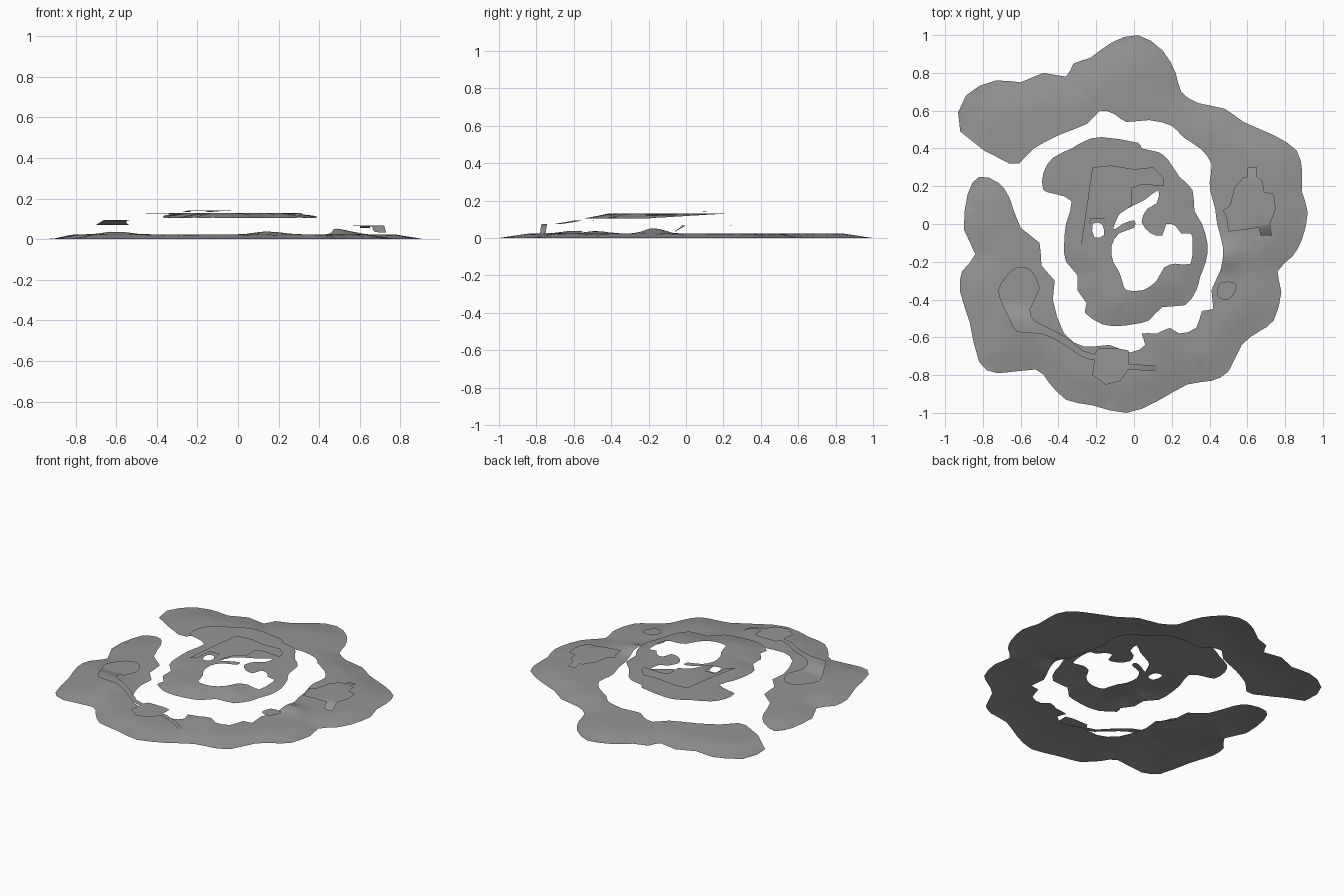
import bpy
import bmesh
import math
from mathutils import Vector
from mathutils.geometry import intersect_point_line

default_cube = bpy.data.objects.get("Cube")
if default_cube:
    bpy.data.objects.remove(default_cube, do_unlink=True)

stone = bpy.data.materials.new("stone_grey")
stone.use_nodes = True
stone.diffuse_color = (0.3, 0.3, 0.3, 1)
stone.node_tree.nodes["Principled BSDF"].inputs["Base Color"].default_value = (0.3, 0.3, 0.3, 1)


def points(hundredths):
    """Pair up a flat list of hundredths into plan positions."""
    pairs = zip(hundredths[::2], hundredths[1::2])
    return [Vector((x / 100, y / 100, 0)) for x, y in pairs]


def rounded(outline, steps):
    """Soften a closed outline with a spline through its points."""
    if steps == 1:
        return outline
    result = []
    count = len(outline)
    for i in range(count):
        a, b, c, d = (outline[(i + k) % count] for k in (-1, 0, 1, 2))
        for s in range(steps):
            t = s / steps
            curve = b * 2 + (c - a) * t + (a * 2 - b * 5 + c * 4 - d) * t**2
            result.append((curve + (b * 3 - a - c * 3 + d) * t**3) / 2)
    return result


def rim_distance(p, rim):
    """Shortest plan distance from a point to an open chain of points."""
    best = math.inf
    for a, b in zip(rim, rim[1:]):
        near, t = intersect_point_line(p, a, b)
        near = a.lerp(b, min(max(t, 0), 1))
        best = min(best, (p - near).length)
    return best


def ramp(value, start, end):
    """Go from zero at start to one at end."""
    return min(max((value - start) / (end - start), 0), 1)


def bump(p, x, y, radius):
    return math.exp(-((p.x - x)**2 + (p.y - y)**2) / radius**2)


def sheet(name, loops, height, steps=2, spacing=0.07):
    """Fill outlines as a thin land surface shaped by a height rule."""
    bm = bmesh.new()
    for loop in loops:
        verts = [bm.verts.new(p) for p in rounded(loop, steps)]
        for a, b in zip(verts, verts[1:] + verts[:1]):
            bm.edges.new((a, b))
    bmesh.ops.triangle_fill(bm, edges=bm.edges[:], use_beauty=True, normal=(0, 0, 1))
    cuts = int(1 / spacing)
    for axis in (Vector((1, 0, 0)), Vector((0, 1, 0))):
        for i in range(-cuts, cuts + 1):
            everything = bm.verts[:] + bm.edges[:] + bm.faces[:]
            bmesh.ops.bisect_plane(bm, geom=everything, dist=1e-5,
                                   plane_co=axis * i * spacing, plane_no=axis)
    bmesh.ops.triangulate(bm, faces=bm.faces[:])
    for face in bm.faces:
        face.normal_update()
        if face.normal.z < 0:
            face.normal_flip()
    for v in bm.verts:
        v.co.z = height(v.co.copy())
    mesh = bpy.data.meshes.new(name)
    bm.to_mesh(mesh)
    bm.free()
    mesh.materials.append(stone)
    for polygon in mesh.polygons:
        polygon.use_smooth = True
    obj = bpy.data.objects.new(name, mesh)
    bpy.context.collection.objects.link(obj)
    return obj


# Outer shore, an open ring sloping down to the ground at its outside
shore_rim = points([
    -92, 49, -89, 68, -73, 76, -60, 75, -48, 80, -36, 78, -32, 85, -23, 88, -12, 96,
    2, 100, 15, 92, 22, 80, 25, 70, 34, 64, 48, 61, 58, 54, 74, 47, 86, 39, 89, 28,
    89, 17, 92, 6, 89, -8, 84, -17, 76, -25, 78, -36, 74, -51, 66, -57, 57, -64,
    50, -78, 41, -83, 28, -85, 12, -94, -4, -100, -22, -96, -36, -93, -45, -84,
    -52, -77, -72, -79, -82, -73, -87, -52, -92, -36, -91, -25, -84, -16, -90, -3,
    -88, 16, -82, 25])
shore_inside = points([
    -72, 22, -66, 14, -60, -2, -50, -10, -49, -22, -42, -30, -43, -40, -37, -58,
    -26, -65, -13, -64, -2, -68, 6, -64, 4, -58, 12, -58, 19, -55, 24, -58, 33, -55,
    36, -46, 42, -45, 41, -35, 46, -24, 47, -12, 44, 0, 43, 8, 41, 15, 40, 22,
    41, 32, 35, 40, 26, 46, 20, 52, 8, 55, -4, 54, -10, 58, -18, 60, -25, 53,
    -40, 47, -53, 40, -58, 35, -66, 32])


def shore_height(p):
    slope = 0.024 * ramp(rim_distance(p, shore_rim), 0, 0.14)
    mounds = bump(p, 0.15, -0.6, 0.09) + bump(p, -0.6, -0.48, 0.08)
    return slope + 0.015 * mounds + 0.03 * bump(p, 0.5, -0.17, 0.07)


sheet("outer_shore", [shore_rim + shore_inside], shore_height)

# Raised central island with a ragged opening
island_rim = points([
    -48, 27, -43, 35, -33, 40, -26, 44, -17, 46, 2, 43, 4, 40, 13, 38, 18, 34, 24, 25,
    31, 18, 32, 7, 36, 0, 39, -11, 38, -20, 35, -28, 33, -35, 27, -43, 15, -44,
    8, -51, 0, -53, -8, -54, -17, -53, -26, -47, -25, -42, -30, -35, -30, -27,
    -36, -20, -37, -11, -36, 0, -33, 12, -42, 16, -48, 18])
island_opening = points([
    13, 18, 6, 13, 0, 10, -8, 5, -11, -3, -6, 0, 0, 2, 0, -2, -8, -5, -12, -12,
    -11, -20, -8, -25, -6, -31, -4, -35, 5, -35, 12, -30, 16, -23, 22, -21, 30, -21,
    31, -10, 30, -5, 25, -5, 22, -1, 17, 0, 15, -6, 9, -5, 4, 1, 7, 8, 12, 11])
island_gap = points([-22, 0, -17, 0, -16, -6, -21, -7])


def island_height(p):
    edge = 1 - ramp(rim_distance(p, island_rim), 0, 0.12)
    return 0.13 - 0.025 * edge * ramp(p.y, 0.2, -0.2)


sheet("central_island", [island_rim, island_opening, island_gap], island_height)

# Terrace lying just above the north of the island
terrace = points([
    -22, 30, -12, 31, 0, 29, 10, 30, 16, 24, 16, 20, 4, 21, -1, 19, -1, 10, -8, 5,
    -12, -4, -15, -7, -16, 3, -23, 3, -24, -8, -28, -11])
sheet("island_terrace", [terrace], lambda p: 0.133 + 0.008 * ramp(p.y, -0.1, 0.1), steps=1)

# West ledge with a path winding down to the south ledge
west_ledge = points([
    -67, -27, -62, -23, -55, -24, -50, -34, -55, -45, -53, -51, -45, -55, -36, -60,
    -27, -67, -21, -69, -21, -72, -28, -70, -40, -62, -50, -58, -62, -57, -66, -50,
    -69, -44, -72, -35])


def west_height(p):
    step = 0.025 * ramp(p.y, -0.42, -0.5)
    return 0.07 + step - 0.02 * ramp(p.x, -0.45, -0.27)


sheet("west_ledge_and_path", [west_ledge], west_height)

south_ledge = points([
    -21, -69, -19, -66, -8, -66, -3, -67, -3, -74, 12, -75, 12, -78, -3, -77, -7, -83,
    -15, -85, -22, -80, -21, -72])
sheet("south_ledge_and_ramp", [south_ledge],
      lambda p: 0.075 - 0.05 * ramp(p.x, 0.03, 0.12), steps=1)

# East ledge with a short strip to the north and a ramp to the south
east_ledge = points([
    58, 25, 60, 25, 60, 30, 65, 30, 65, 25, 68, 23, 69, 17, 74, 16, 75, 8, 72, 0,
    73, -6, 67, -6, 66, -2, 50, -4, 49, 3, 47, 7, 51, 10, 53, 19])


def east_height(p):
    drop = 0.035 * ramp(p.y, -0.01, -0.06) * ramp(p.x, 0.6, 0.68)
    return 0.068 - drop - 0.013 * ramp(p.y, 0.23, 0.3)


sheet("east_ledge", [east_ledge], east_height, steps=1)

# Small stepping ledge
sheet("stepping_ledge", [points([44, -36, 46, -31, 53, -31, 54, -35, 50, -40, 45, -39])],
      lambda p: 0.075)
